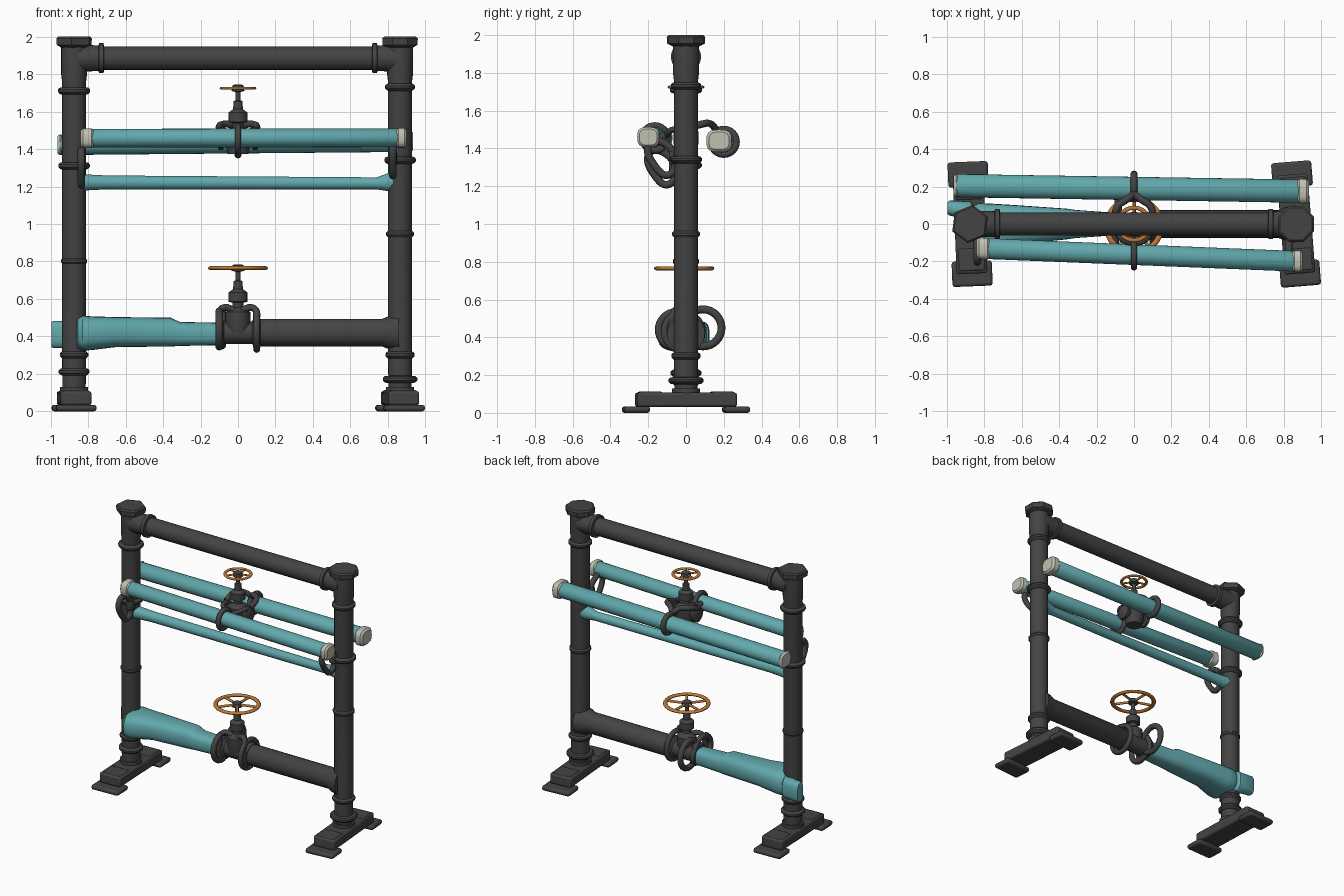
import bpy, math
from mathutils import Vector

cube = bpy.data.objects.get("Cube")
if cube:
    bpy.data.objects.remove(cube, do_unlink=True)


def material(name, rgb):
    m = bpy.data.materials.new(name)
    m.use_nodes = True
    m.diffuse_color = (*rgb, 1)
    m.node_tree.nodes["Principled BSDF"].inputs["Base Color"].default_value = (*rgb, 1)
    return m


IRON = material("dark iron", (0.057, 0.057, 0.059))
TEAL = material("teal paint", (0.12, 0.39, 0.41))
ORANGE = material("orange wheel paint", (0.52, 0.19, 0.035))
CREAM = material("cream end cap", (0.53, 0.53, 0.45))


def finish(ob, name, mat, angle=40):
    ob.name = name
    ob.data.materials.clear()
    ob.data.materials.append(mat)
    bpy.ops.object.select_all(action="DESELECT")
    ob.select_set(True)
    bpy.context.view_layer.objects.active = ob
    if ob.type == "MESH":
        bpy.ops.object.shade_smooth_by_angle(angle=math.radians(angle))
    return ob


def loft(name, axis, stations, mat, sides=24, power=1.0, turn=0.0):
    """Skin elliptical sections (centre, radius_a, radius_b) along X or Z."""
    verts, faces = [], []
    for centre, a, b in stations:
        for i in range(sides):
            t = math.tau * i / sides + turn
            c, s = math.cos(t), math.sin(t)
            u = a * math.copysign(abs(c) ** power, c)
            v = b * math.copysign(abs(s) ** power, s)
            offset = Vector((0, u, v)) if axis == "X" else Vector((u, v, 0))
            verts.append(Vector(centre) + offset)
    for k in range(len(stations) - 1):
        for i in range(sides):
            j = (i + 1) % sides
            p, q = k * sides, (k + 1) * sides
            faces.append((p + i, p + j, q + j, q + i))
    faces.append(tuple(reversed(range(sides))))
    faces.append(tuple(range(len(verts) - sides, len(verts))))
    mesh = bpy.data.meshes.new(name)
    mesh.from_pydata(verts, [], faces)
    ob = bpy.data.objects.new(name, mesh)
    bpy.context.collection.objects.link(ob)
    return finish(ob, name, mat)


def lathe(name, x, y, profile, mat=IRON, sides=24):
    return loft(name, "Z", [((x, y, z), r, r) for z, r in profile], mat, sides)


def pipe(name, y, z, profile, mat=IRON):
    return loft(name, "X", [((x, y, z), r, r) for x, r in profile], mat)


def box(name, centre, size, bevel, spin=0.0):
    bpy.ops.mesh.primitive_cube_add(size=1, location=centre, rotation=(0, 0, spin))
    ob = bpy.context.object
    ob.scale = size
    bpy.ops.object.transform_apply(location=False, rotation=False, scale=True)
    mod = ob.modifiers.new("rounded edges", "BEVEL")
    mod.width, mod.segments = bevel, 2
    return finish(ob, name, IRON)


def ring(name, centre, radius, thick, mat=IRON, upright=True, squash=1.0):
    turn = (0, math.pi / 2, 0) if upright else (0, 0, 0)
    bpy.ops.mesh.primitive_torus_add(location=centre, rotation=turn, major_radius=radius,
                                     minor_radius=thick, major_segments=32, minor_segments=10)
    bpy.context.object.scale.z = squash
    return finish(bpy.context.object, name, mat, 60)


def rod(name, points, thick, mat=IRON, closed=False):
    curve = bpy.data.curves.new(name, "CURVE")
    curve.dimensions = "3D"
    curve.bevel_depth, curve.bevel_resolution = thick, 2
    curve.resolution_u, curve.use_fill_caps = 6, True
    spline = curve.splines.new("BEZIER")
    spline.bezier_points.add(len(points) - 1)
    for bp, p in zip(spline.bezier_points, points):
        bp.co = p
        bp.handle_left_type = bp.handle_right_type = "AUTO"
    spline.use_cyclic_u = closed
    ob = bpy.data.objects.new(name, curve)
    bpy.context.collection.objects.link(ob)
    return finish(ob, name, mat)


# Uprights with collars, hexagonal caps, plinths and floor pads
for side, x, collars, spin in (
        ("right", -0.875, ((0.21, 0.082), (0.30, 0.076), (0.80, 0.07), (1.31, 0.084), (1.71, 0.086)), 0.04),
        ("left", 0.865, ((0.17, 0.092), (0.30, 0.078), (0.945, 0.074), (1.34, 0.084), (1.73, 0.08)), 0.08)):
    lathe(side + "_post", x, 0, ((0.09, 0.075), (0.13, 0.075), (0.13, 0.062), (0.28, 0.064),
                                 (1.76, 0.064), (1.8, 0.069), (1.96, 0.069)))
    for z, r in collars:
        lathe(side + "_post_collar", x, 0, ((z - 0.02, 0.062), (z - 0.016, r - 0.01), (z - 0.005, r),
                                            (z + 0.008, r), (z + 0.017, r - 0.008), (z + 0.02, 0.062)))
    loft(side + "_post_cap", "Z", [((x, 0, z), r, r) for z, r in
                                   ((1.94, 0.07), (1.955, 0.1), (1.99, 0.103), (2.0, 0.093))],
         IRON, 6 if x < 0 else 8, turn=math.pi / 8)
    box(side + "_foot_beam", (x, 0, 0.07), (0.165, 0.53, 0.075), 0.012, spin)
    for end in (-1, 1):
        box(side + "_foot_riser", (x - end * spin * 0.2, end * 0.19, 0.1), (0.14, 0.12, 0.025), 0.008, spin)
        box(side + "_foot_pad", (x - end * spin * 0.27, end * 0.265, 0.0175),
            (0.215, 0.135, 0.035), 0.014, spin)
    # Looped hook under the front rail
    lift = 0.05 if x > 0 else 0
    hx = x * 0.955
    rod(side + "_hook", [(hx, y, z + lift) for y, z in
                         ((-0.19, 1.38), (-0.16, 1.25), (-0.09, 1.21), (-0.06, 1.3), (-0.12, 1.38))],
        0.02, closed=True)
    box(side + "_hook_clamp", (hx, -0.06, 1.3 + lift), (0.045, 0.06, 0.07), 0.01)

# Top beam with flanges
pipe("top_beam", 0, 1.885, ((-0.87, 0.062), (0.87, 0.062)))
for s in (-1, 1):
    pipe("top_beam_flange", 0, 1.885, [(s * 0.73 + d, r) for d, r in
                                       ((-0.016, 0.06), (-0.012, 0.08), (0.012, 0.08), (0.016, 0.06))])
    pipe("top_beam_socket", 0, 1.885, sorted(((s * 0.73, 0.068), (s * 0.86, 0.072))))

# Lower beam: iron half and bulging teal sleeve that passes behind the post
pipe("lower_beam", 0, 0.42, ((0.1, 0.06), (0.125, 0.074), (0.77, 0.074), (0.81, 0.09), (0.86, 0.1)))
pipe("lower_beam_core", 0, 0.42, ((-0.86, 0.05), (0.12, 0.05)))
loft("teal_sleeve", "X", [((-0.995, 0.085, 0.41), 0.033, 0.068), ((-0.985, 0.085, 0.41), 0.04, 0.072),
                          ((-0.87, 0.07, 0.41), 0.05, 0.074), ((-0.855, -0.015, 0.415), 0.115, 0.08),
                          ((-0.83, -0.02, 0.417), 0.132, 0.093), ((-0.78, -0.02, 0.417), 0.13, 0.09),
                          ((-0.65, -0.005, 0.423), 0.107, 0.08), ((-0.36, 0, 0.423), 0.082, 0.077),
                          ((-0.31, 0, 0.413), 0.075, 0.064), ((-0.1, 0, 0.413), 0.06, 0.06)],
     TEAL, power=0.72)


# Slanted teal rails with cream rounded-block ends
def rail(name, a, b, ry, rz, caps):
    a, b = Vector(a), Vector(b)
    loft(name, "X", [(a, ry * 0.85, rz * 0.85), (a.lerp(b, 0.006), ry, rz),
                     (a.lerp(b, 0.994), ry, rz), (b, ry * 0.85, rz * 0.85)], TEAL)
    length = b.x - a.x
    for start, end, size in caps:
        p, q = start / length, end / length
        loft(name + "_end_cap", "X", [(a.lerp(b, f), ry * g, rz * g) for f, g in
                                      ((p, 0.85), (p + 0.007, size), (q - 0.007, size), (q, 0.85))],
             CREAM, power=0.65)


rail("front_rail", (-0.83, -0.13, 1.458), (0.89, -0.2, 1.46), 0.055, 0.05,
     ((-0.01, 0.06, 1.06), (1.675, 1.73, 1.06)))
rail("back_rail", (-0.96, 0.205, 1.423), (0.925, 0.175, 1.44), 0.062, 0.055,
     ((-0.004, 0.022, 1.0), (1.83, 1.895, 1.08)))
loft("thin_rail", "X", [((-0.85, 0, 1.22), 0.05, 0.05), ((-0.8, 0, 1.222), 0.042, 0.042),
                        ((-0.7, 0, 1.222), 0.037, 0.037), ((0.74, 0, 1.217), 0.032, 0.032),
                        ((0.79, 0, 1.222), 0.042, 0.045), ((0.84, 0, 1.23), 0.055, 0.06)], TEAL)


# Valves: bonnet, stem and spoked handwheel, hung from the wheel height
def valve(name, y, z, radius, thick):
    lathe(name + "_stem", 0, y, [(z + d, r) for d, r in
                                 ((-0.35, 0.055), (-0.3, 0.066), (-0.235, 0.066), (-0.21, 0.03),
                                  (-0.185, 0.03), (-0.18, 0.05), (-0.13, 0.05), (-0.112, 0.026),
                                  (-0.07, 0.024), (-0.065, 0.014), (-0.02, 0.014), (-0.015, 0.034),
                                  (0.014, 0.03), (0.02, 0.018))], sides=16)
    ring(name + "_handwheel", (0, y, z), radius - thick, thick, ORANGE, False, 0.7)
    for i in range(5):
        t = math.tau * i / 5 + 0.3
        c, s = math.cos(t), math.sin(t)
        reach = radius - thick
        rod(name + "_spoke", [(c * 0.02, y + s * 0.02, z), (c * reach, y + s * reach, z)],
            thick * 0.6, ORANGE)


valve("lower_valve", -0.01, 0.765, 0.16, 0.015)
valve("upper_valve", 0, 1.725, 0.098, 0.011)

# Lower valve body, yoke and retaining rings
pipe("lower_valve_body", 0, 0.42, ((-0.12, 0.072), (-0.09, 0.085), (-0.075, 0.06), (0.075, 0.06),
                                   (0.09, 0.085), (0.12, 0.075)))
ring("front_retaining_ring", (-0.1, -0.05, 0.44), 0.095, 0.02)
ring("back_retaining_ring", (-0.085, 0.09, 0.45), 0.098, 0.021)
ring("side_retaining_ring", (0.1, -0.015, 0.43), 0.1, 0.018)
for s in (-1, 1):
    rod("lower_yoke_arm", [(s * 0.1, -0.06, 0.34), (s * 0.1, -0.08, 0.48),
                           (s * 0.085, -0.05, 0.55), (0, -0.03, 0.53)], 0.019)

# Upper valve body, clamp rings and arms
pipe("upper_valve_body", 0, 1.45, ((-0.11, 0.04), (-0.1, 0.055), (-0.08, 0.055), (-0.075, 0.035),
                                   (0.075, 0.035), (0.08, 0.055), (0.1, 0.055), (0.11, 0.04)))
ring("front_clamp_ring", (0, -0.165, 1.455), 0.066, 0.018)
ring("back_clamp_ring", (0, 0.2, 1.435), 0.066, 0.019)
for s in (-1, 1):
    rod("upper_clamp_arm", [(s * 0.1, 0, 1.5), (s * 0.09, 0.09, 1.53), (s * 0.04, 0.13, 1.53),
                            (0, 0.16, 1.5)], 0.019)
    rod("upper_front_arm", [(s * 0.09, -0.01, 1.5), (s * 0.075, -0.07, 1.5), (0, -0.11, 1.46)], 0.016)
